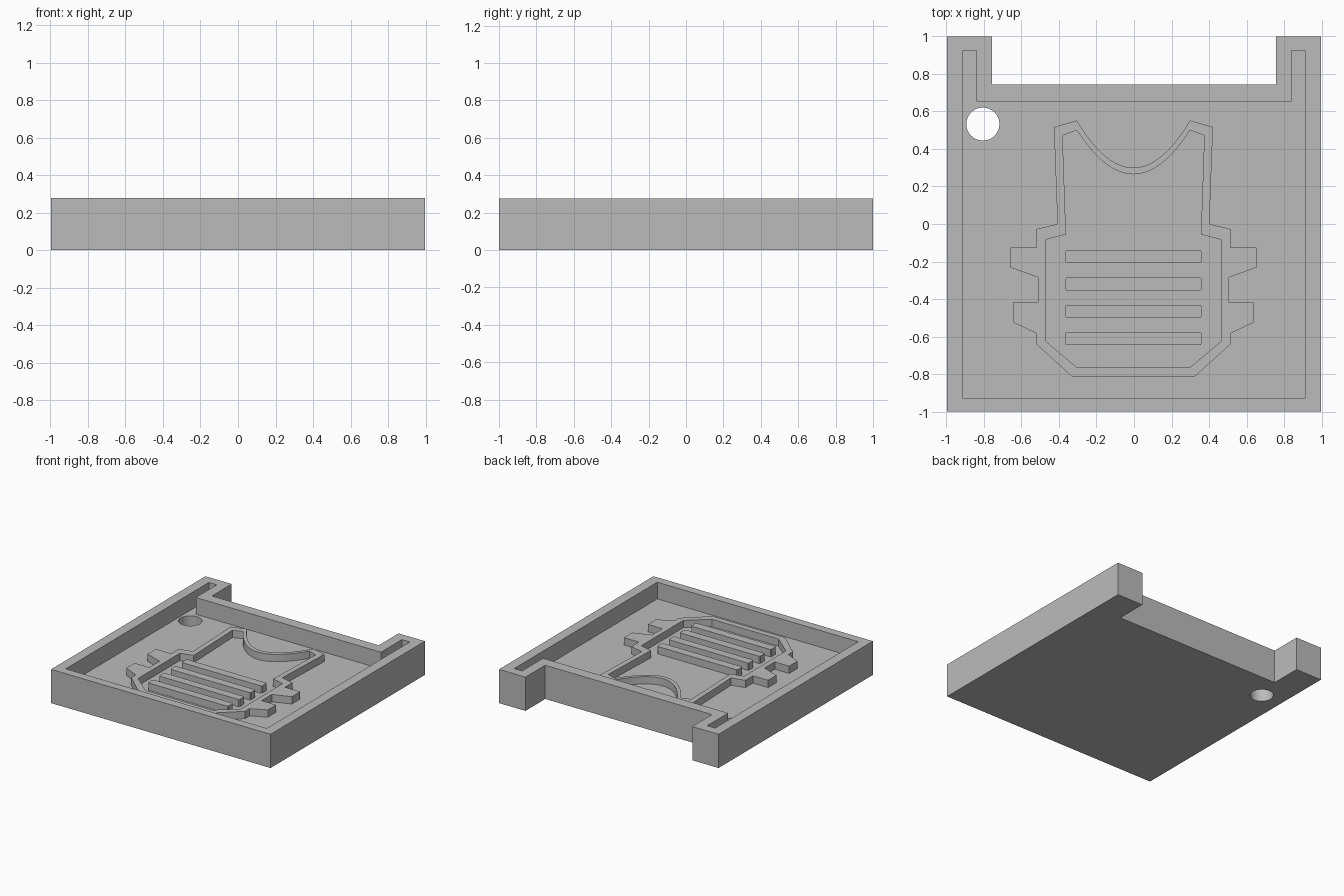
import bpy, bmesh, math

cube = bpy.data.objects.get("Cube")
if cube:
    bpy.data.objects.remove(cube, do_unlink=True)

TOP, FLOOR, RELIEF = 0.277, 0.14, 0.2
CX = -0.003                     # centre line of the vest

grey = bpy.data.materials.new("plain grey")
grey.use_nodes = True
colour = (0.5, 0.5, 0.5, 1)
grey.diffuse_color = colour
grey.node_tree.nodes["Principled BSDF"].inputs["Base Color"].default_value = colour


def prism(name, outline, z0, z1):
    """Extrude a flat outline from z0 up to z1."""
    bm = bmesh.new()
    face = bm.faces.new([bm.verts.new((x, y, z0)) for x, y in outline])
    new = bmesh.ops.extrude_face_region(bm, geom=[face])["geom"]
    bmesh.ops.translate(bm, vec=(0, 0, z1 - z0),
                        verts=[g for g in new if isinstance(g, bmesh.types.BMVert)])
    bmesh.ops.recalc_face_normals(bm, faces=bm.faces)
    mesh = bpy.data.meshes.new(name)
    bm.to_mesh(mesh)
    bm.free()
    mesh.materials.append(grey)
    obj = bpy.data.objects.new(name, mesh)
    bpy.context.collection.objects.link(obj)
    return obj


def cut(obj, cutter):
    """Subtract the cutter and discard it."""
    cutter.hide_render = True
    mod = obj.modifiers.new("cut", "BOOLEAN")
    mod.operation, mod.solver, mod.object = "DIFFERENCE", "EXACT", cutter
    graph = bpy.context.evaluated_depsgraph_get()
    mesh = bpy.data.meshes.new_from_object(obj.evaluated_get(graph))
    obj.modifiers.clear()
    obj.data = mesh
    bpy.data.objects.remove(cutter, do_unlink=True)


def mirrored(half, cx=0.0):
    """Close a left-hand outline with its mirror image."""
    return [(cx - x, y) for x, y in half] + [(cx + x, y) for x, y in reversed(half)]


def vest(half, dip):
    """Vest outline with a curved neckline between the shoulder tips."""
    w, h = half[0]
    n = 20
    neck = [(CX + w * t, dip + (h - dip) * t * t)
            for t in (1 - 2 * i / n for i in range(1, n))]
    return mirrored(half, CX) + neck


# Tray with a notched back edge
tray = prism("tray", mirrored([(0.757, 0.744), (0.757, 1), (0.996, 1), (0.996, -1)]),
             0, TOP)
cut(tray, prism("pocket_cutter",
                mirrored([(0.84, 0.653), (0.84, 0.925), (0.912, 0.925), (0.912, -0.93)]),
                FLOOR, TOP + 0.1))

# Round hole in the floor
circle = [(-0.806 + 0.088 * math.cos(a), 0.533 + 0.088 * math.sin(a))
          for a in (math.tau * i / 48 for i in range(48))]
cut(tray, prism("hole_cutter", circle, -0.1, TOP + 0.1))

# Raised vest outline with side tabs
outer = [(0.302, 0.552), (0.424, 0.517), (0.405, 0.0), (0.517, -0.027),
         (0.517, -0.125), (0.655, -0.125), (0.655, -0.232), (0.51, -0.285),
         (0.51, -0.418), (0.641, -0.418), (0.641, -0.525), (0.517, -0.584),
         (0.517, -0.642), (0.328, -0.813)]
inner = [(0.302, 0.5), (0.378, 0.472), (0.36, -0.056), (0.466, -0.083),
         (0.466, -0.626), (0.301, -0.765)]
rim = prism("vest_outline", vest(outer, 0.3), FLOOR, RELIEF)
cut(rim, prism("vest_cutter", vest(inner, 0.265), FLOOR - 0.1, RELIEF + 0.1))

# Four raised bars across the belly
for i in range(4):
    y = -0.175 - 0.1455 * i
    prism(f"vest_bar_{i + 1}",
          mirrored([(0.358, y + 0.034), (0.364, y + 0.026),
                    (0.364, y - 0.026), (0.358, y - 0.034)], CX), FLOOR, RELIEF)
